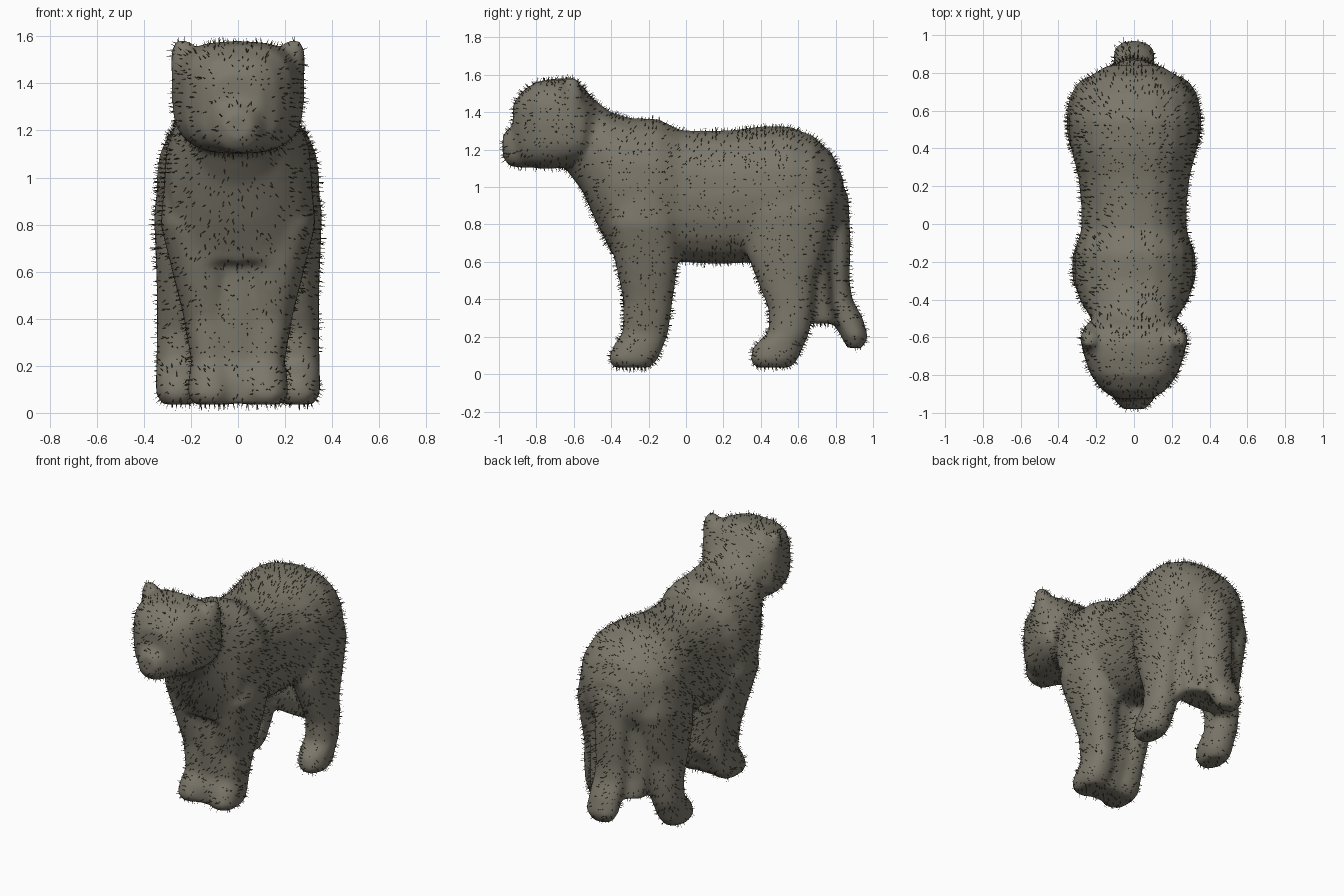
import bpy, bmesh, math, random
from mathutils import Vector

if "Cube" in bpy.data.objects:
    bpy.data.objects.remove(bpy.data.objects["Cube"])

random.seed(4)
bm = bmesh.new()
SIDES = 20


def loft(axis, rows, n=2.2, mirror=False):
    """Closed loft through superellipse sections.
    axis 'y': rows are (y, x0, x1, z0, z1); axis 'z': rows are (z, x0, x1, y0, y1)."""
    for side in ((1, -1) if mirror else (1,)):
        rings = []
        for p, a0, a1, b0, b1 in rows:
            ring = []
            for i in range(SIDES):
                t = 2 * math.pi * i / SIDES
                c, s = math.cos(t), math.sin(t)
                a = (a0 + a1) / 2 + (a1 - a0) / 2 * math.copysign(abs(c) ** (2 / n), c)
                b = (b0 + b1) / 2 + (b1 - b0) / 2 * math.copysign(abs(s) ** (2 / n), s)
                ring.append(bm.verts.new((side * a, p, b) if axis == 'y' else (side * a, b, p)))
            rings.append(ring)
        for r, q in zip(rings, rings[1:]):
            for i in range(SIDES):
                j = (i + 1) % SIDES
                bm.faces.new((r[i], r[j], q[j], q[i]))
        bm.faces.new(rings[0])
        bm.faces.new(rings[-1])


def centred(rows):
    return [(p, -w, w, lo, hi) for p, w, lo, hi in rows]


# Torso with neck, chest and rump
loft('y', centred([
    (-.66, .17, 1.12, 1.50), (-.55, .20, .97, 1.50), (-.48, .24, .81, 1.46),
    (-.40, .29, .65, 1.40), (-.30, .315, .62, 1.37), (-.15, .315, .60, 1.365),
    (-.03, .28, .60, 1.305), (.10, .28, .59, 1.30), (.25, .295, .59, 1.305),
    (.40, .335, .60, 1.325), (.55, .35, .62, 1.325), (.68, .32, .66, 1.275),
    (.78, .24, .72, 1.18), (.84, .14, .80, 1.05)]), 2.3)
# Broad breast overhanging the front legs
loft('z', centred([(.64, .26, -.40, -.06), (.75, .29, -.43, -.05), (.95, .30, -.46, -.07)]), 3)
# Head
loft('y', centred([
    (-.925, .10, 1.20, 1.44), (-.88, .17, 1.12, 1.51), (-.80, .23, 1.10, 1.565),
    (-.70, .265, 1.10, 1.58), (-.62, .283, 1.11, 1.58), (-.55, .27, 1.13, 1.54),
    (-.49, .20, 1.18, 1.46)]), 3)
# Muzzle
loft('y', centred([(-.98, .06, 1.16, 1.28), (-.945, .095, 1.11, 1.315), (-.85, .14, 1.10, 1.34)]), 2.5)
# Ears
loft('z', [(1.36, .15, .28, -.68, -.55), (1.50, .16, .285, -.67, -.55), (1.58, .20, .277, -.65, -.58)], 2.5, True)
# Front legs
loft('z', [
    (.035, .04, .19, -.39, -.19), (.08, .02, .215, -.415, -.15), (.15, .02, .21, -.39, -.12),
    (.22, .025, .20, -.34, -.095), (.40, .025, .23, -.335, -.07), (.60, .03, .28, -.38, -.04),
    (.80, .05, .33, -.42, -.04), (1.02, .10, .31, -.37, -.08)], 2.4, True)
# Skin joining the front legs
loft('z', centred([(.04, .07, -.37, -.19), (.14, .08, -.37, -.15), (.22, .08, -.33, -.11),
                   (.66, .08, -.35, -.08)]), 4)
# Hind legs
loft('z', [
    (.035, .19, .32, .37, .56), (.08, .16, .35, .34, .60), (.15, .15, .35, .36, .63),
    (.22, .15, .348, .44, .66), (.35, .15, .345, .44, .68), (.50, .13, .345, .38, .69),
    (.65, .10, .35, .32, .74), (.85, .06, .358, .30, .79), (1.05, .08, .33, .34, .75)], 2.15, True)
# Skin joining the hind legs and tail
loft('z', centred([(.27, .20, .60, .82), (.40, .22, .56, .79), (.60, .23, .54, .78),
                   (.90, .22, .54, .80)]), 3)
# Tail
loft('z', [(z, -w, w, y0, y1) for z, w, y0, y1 in [
    (1.08, .09, .70, .80), (.95, .115, .72, .87), (.70, .115, .72, .88), (.50, .11, .71, .875),
    (.40, .11, .73, .89), (.30, .11, .77, .945), (.20, .11, .83, .975), (.14, .07, .86, .945)]])

bmesh.ops.recalc_face_normals(bm, faces=bm.faces)
raw = bpy.data.meshes.new("animal_body")
bm.to_mesh(raw)
bm.free()
body = bpy.data.objects.new("animal_body", raw)
bpy.context.collection.objects.link(body)

# Fuse the parts into one soft skin
rem = body.modifiers.new("fuse", 'REMESH')
rem.mode = 'VOXEL'
rem.voxel_size = .02
rem.use_smooth_shade = True
sm = body.modifiers.new("soften", 'SMOOTH')
sm.factor = .5
sm.iterations = 6
skin = bpy.data.meshes.new_from_object(body.evaluated_get(bpy.context.evaluated_depsgraph_get()))
body.modifiers.clear()
body.data = skin
skin.name = "animal_body"


def paint(obj, name, rgb):
    m = bpy.data.materials.new(name)
    m.diffuse_color = (*rgb, 1)
    m.use_nodes = True
    m.node_tree.nodes["Principled BSDF"].inputs["Base Color"].default_value = m.diffuse_color
    obj.data.materials.clear()
    obj.data.materials.append(m)


paint(body, "grey_brown", (.20, .185, .145))

# Short bristles scattered over the skin
polys = skin.polygons
picks = random.choices(range(len(polys)), weights=[p.area for p in polys], k=4200)
verts, faces = [], []
for k in picks:
    p = polys[k]
    nrm = p.normal
    jit = Vector([random.uniform(-.35, .35) for _ in range(3)])
    d = (nrm + jit + Vector((0, .15, -.1))).normalized()
    side = d.cross(Vector([random.gauss(0, 1) for _ in range(3)])).normalized() * .002
    other = d.cross(side).normalized() * .003
    base = p.center - nrm * .004
    b = len(verts)
    verts += [base - side - other / 2, base + side - other / 2, base + other,
              base + d * random.uniform(.022, .036)]
    faces += [(b, b + 1, b + 3), (b + 1, b + 2, b + 3), (b + 2, b, b + 3)]
fm = bpy.data.meshes.new("fur")
fm.from_pydata(verts, [], faces)
fur = bpy.data.objects.new("fur", fm)
bpy.context.collection.objects.link(fur)
paint(fur, "dark_brown", (.09, .065, .035))
